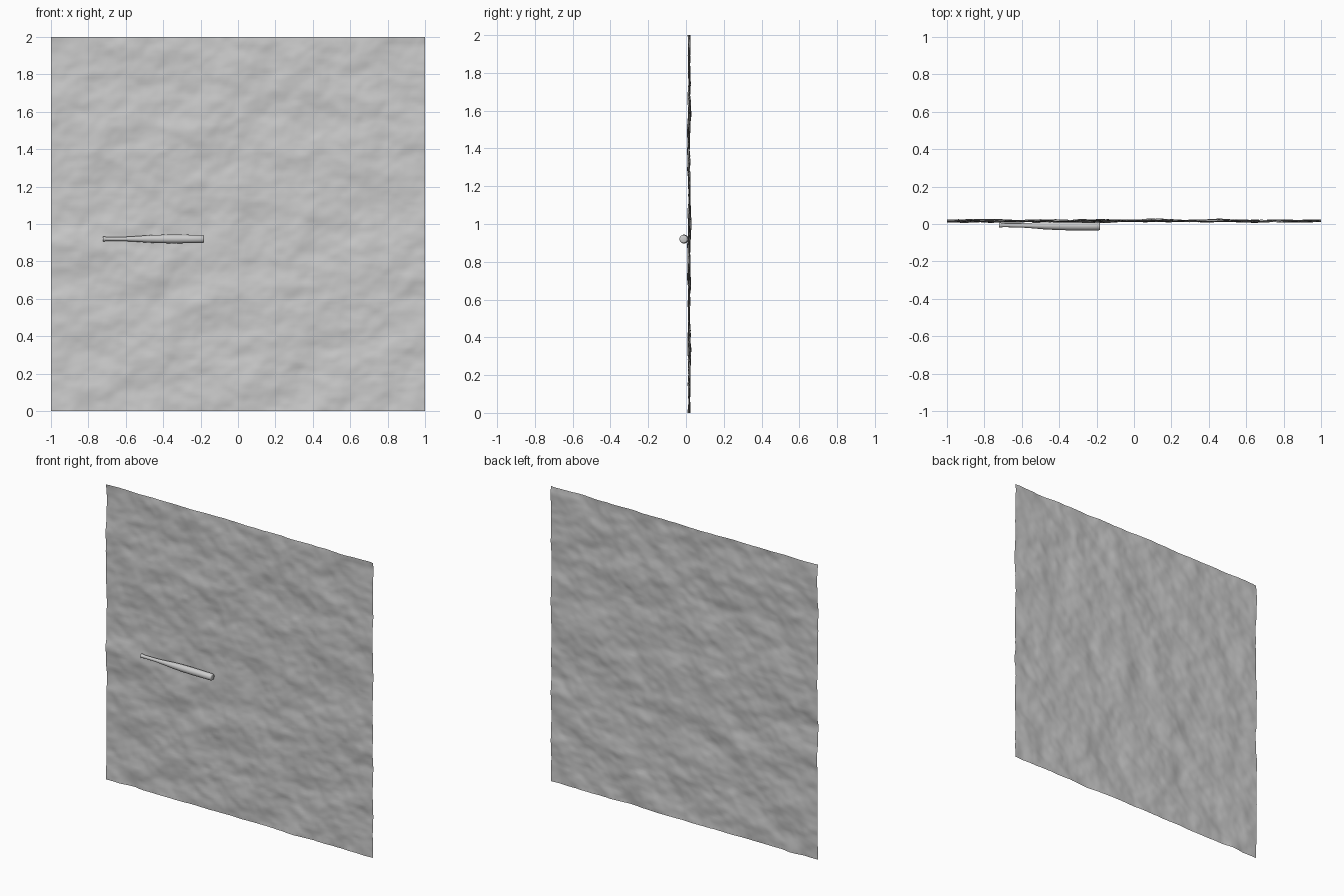
import bpy, bmesh, math
from mathutils import Vector, noise

if "Cube" in bpy.data.objects:
    bpy.data.objects.remove(bpy.data.objects["Cube"])


def make_object(name, bm, angle):
    mesh = bpy.data.meshes.new(name)
    bm.to_mesh(mesh)
    bm.free()
    obj = bpy.data.objects.new(name, mesh)
    bpy.context.collection.objects.link(obj)
    bpy.ops.object.select_all(action='DESELECT')
    obj.select_set(True)
    bpy.context.view_layer.objects.active = obj
    bpy.ops.object.shade_smooth_by_angle(angle=math.radians(angle))
    return obj


# Uneven upright wall sheet, facing -y
bm = bmesh.new()
bmesh.ops.create_grid(bm, x_segments=128, y_segments=128, size=1.0)
for v in bm.verts:
    x, z = v.co.x, v.co.y + 1.0
    bump = noise.fractal(Vector((x * 4, 3.7, z * 5)), 0.9, 2.1, 4)
    bump = max(-1.0, min(1.0, bump))
    v.co = (x, 0.017 + 0.012 * bump, z)
make_object("wall", bm, 60)

# Bat: lathe profile (distance along the axis, radius)
profile = [(0, 0), (0, 0.011), (0.003, 0.0135), (0.009, 0.0135), (0.014, 0.0115),
           (0.03, 0.0105), (0.12, 0.0115), (0.18, 0.015), (0.24, 0.0195),
           (0.31, 0.0225), (0.38, 0.0235), (0.46, 0.0225), (0.534, 0.022),
           (0.539, 0.0195), (0.541, 0.015), (0.541, 0)]
bm = bmesh.new()
verts = [bm.verts.new((d, 0, r)) for d, r in profile]
edges = [bm.edges.new(pair) for pair in zip(verts, verts[1:])]
bmesh.ops.spin(bm, geom=verts + edges, cent=(0, 0, 0), axis=(1, 0, 0),
               angle=math.tau, steps=32)
bmesh.ops.remove_doubles(bm, verts=bm.verts, dist=0.0001)
bmesh.ops.recalc_face_normals(bm, faces=bm.faces)
bat = make_object("bat", bm, 40)
bat.location = (-0.722, -0.006, 0.92)
bat.rotation_euler = (0, 0, -0.012)
